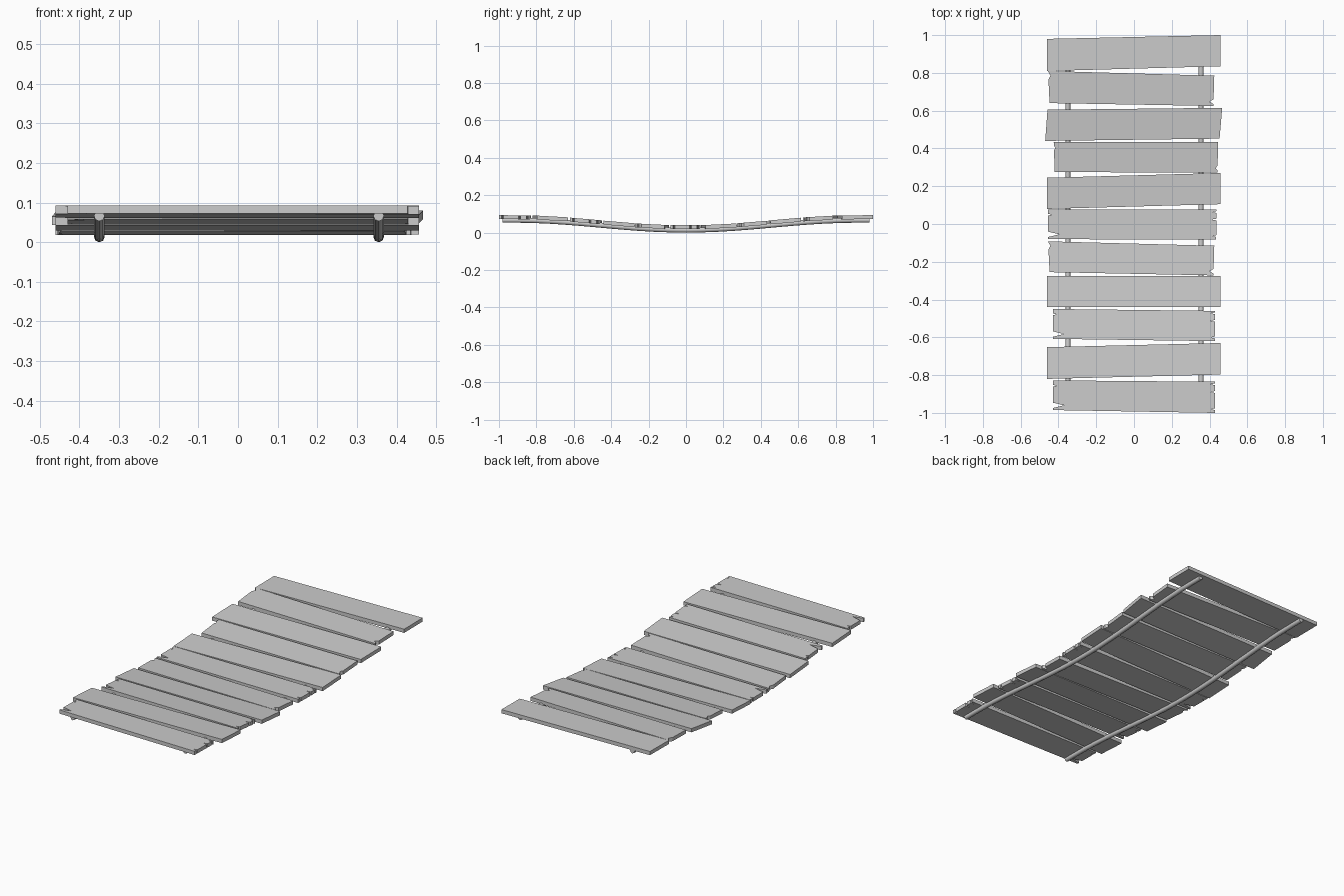
import bpy, bmesh, math
from mathutils import Vector

if "Cube" in bpy.data.objects:
    bpy.data.objects.remove(bpy.data.objects["Cube"])

R, THICK, SAG = 0.0135, 0.021, 0.053


def rope_z(y):
    # sagging centre line, level at both ends
    return R + SAG * 0.5 * (1 - math.cos(math.pi * min(abs(y) / 0.92, 1)))


def plank(i, left, right, notches=()):
    """left/right = (x_top, x_bottom, y_top, y_bottom); notches = (side, t, half width, depth)"""
    def edge(e, side, inward):
        top, bot = Vector((e[0], e[2])), Vector((e[1], e[3]))
        pts = [top]
        for s, t, w, d in sorted(notches, key=lambda n: n[1]):
            if s == side:
                tip = top.lerp(bot, t)
                pts += [top.lerp(bot, t - w), tip + Vector((d * inward, 0)), top.lerp(bot, t + w)]
        return pts + [bot]

    outline = edge(left, 'L', 1) + edge(right, 'R', -1)[::-1]
    yc = (left[2] + left[3] + right[2] + right[3]) / 4
    slope = (rope_z(yc + 0.08) - rope_z(yc - 0.08)) / 0.16
    base = rope_z(yc) + 0.005
    bm = bmesh.new()
    face = bm.faces.new([bm.verts.new((p.x, p.y, base + slope * (p.y - yc))) for p in outline])
    ext = bmesh.ops.extrude_face_region(bm, geom=[face])
    bmesh.ops.translate(bm, vec=(0, 0, THICK),
                        verts=[v for v in ext['geom'] if isinstance(v, bmesh.types.BMVert)])
    bmesh.ops.recalc_face_normals(bm, faces=bm.faces)
    me = bpy.data.meshes.new(f"plank_{i}")
    bm.to_mesh(me)
    bm.free()
    bpy.context.collection.objects.link(bpy.data.objects.new(f"plank_{i}", me))


# Damage patterns
split = [('L', 0.18, 0.03, 0.02), ('L', 0.84, 0.09, 0.06),
         ('R', 0.08, 0.03, 0.025), ('R', 0.33, 0.03, 0.028), ('R', 0.88, 0.03, 0.02)]
chip = [('L', 0.14, 0.12, 0.012), ('R', 0.86, 0.08, 0.02)]
chip_r = [('L', 0.2, 0.08, 0.008), ('R', 0.85, 0.08, 0.01)]

# Planks from back to front
planks = [
    ((-0.46, -0.46, 0.98, 0.81), (0.457, 0.457, 1.0, 0.835), ()),
    ((-0.455, -0.447, 0.81, 0.64), (0.425, 0.42, 0.785, 0.625), chip),
    ((-0.458, -0.47, 0.605, 0.44), (0.467, 0.453, 0.615, 0.452), ()),
    ((-0.425, -0.42, 0.435, 0.275), (0.445, 0.442, 0.433, 0.272), chip_r),
    ((-0.46, -0.46, 0.245, 0.08), (0.457, 0.457, 0.27, 0.105), ()),
    ((-0.455, -0.455, 0.078, -0.08), (0.438, 0.435, 0.076, -0.083), split),
    ((-0.455, -0.447, -0.092, -0.255), (0.425, 0.42, -0.115, -0.272), chip),
    ((-0.46, -0.46, -0.275, -0.44), (0.457, 0.457, -0.275, -0.44), ()),
    ((-0.43, -0.43, -0.45, -0.608), (0.43, 0.428, -0.46, -0.62), split),
    ((-0.46, -0.46, -0.652, -0.82), (0.457, 0.457, -0.63, -0.797), ()),
    ((-0.43, -0.43, -0.828, -0.985), (0.43, 0.428, -0.835, -1.0), split),
]
for n, p in enumerate(planks, 1):
    plank(n, *p)

# Two sagging ropes below the planks
for name, x in (("left_rope", -0.35), ("right_rope", 0.355)):
    cu = bpy.data.curves.new(name, 'CURVE')
    cu.dimensions = '3D'
    cu.bevel_depth, cu.bevel_resolution, cu.use_fill_caps = R, 2, True
    sp = cu.splines.new('POLY')
    sp.points.add(24)
    for k, pt in enumerate(sp.points):
        y = -0.98 + 1.96 * k / 24
        pt.co = (x, y, rope_z(y), 1)
    ob = bpy.data.objects.new(name, cu)
    bpy.context.collection.objects.link(ob)
    bpy.context.view_layer.objects.active = ob
    ob.select_set(True)
    bpy.ops.object.convert(target='MESH')
    bpy.ops.object.shade_smooth_by_angle(angle=math.radians(50))
    ob.select_set(False)
